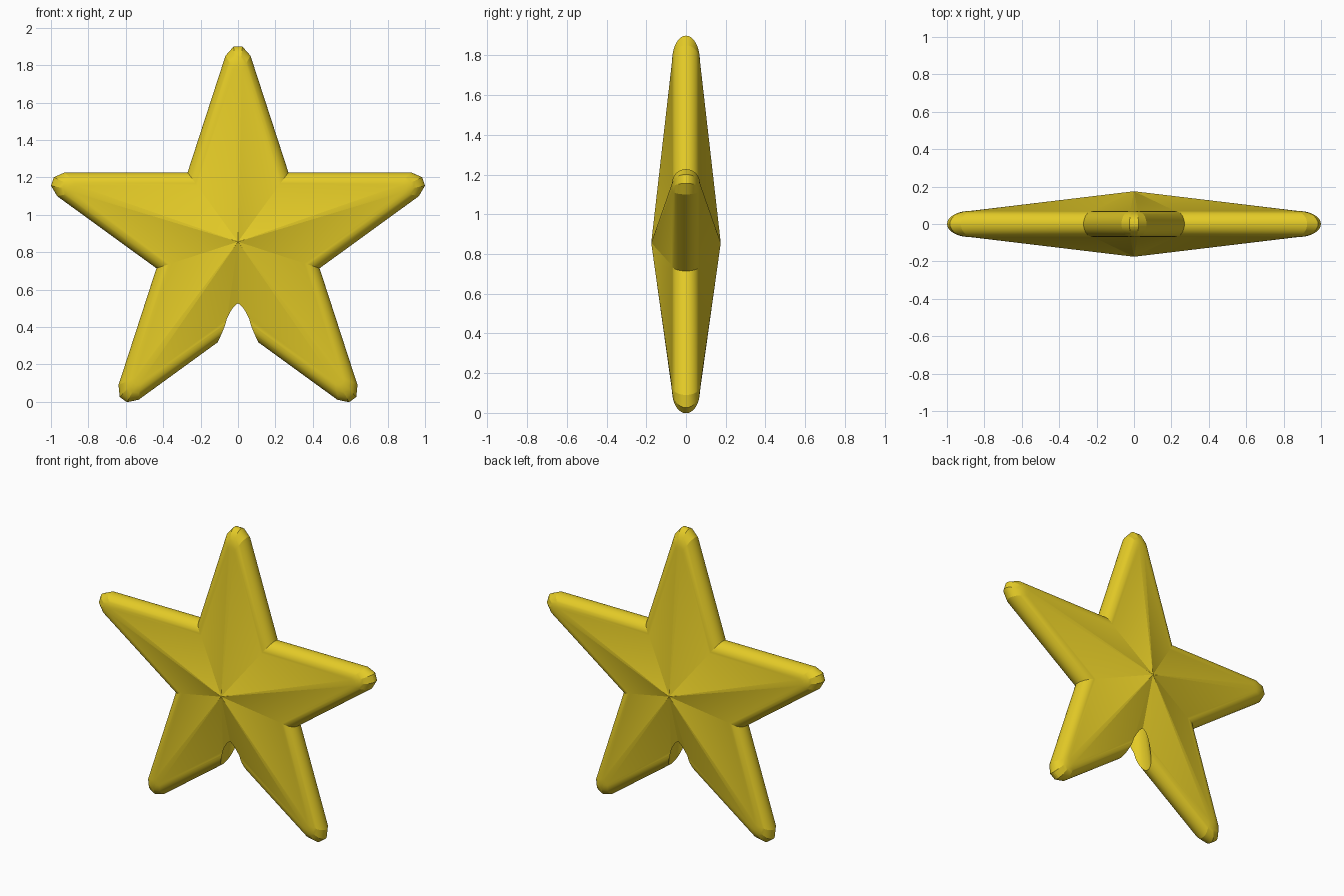
import bpy, bmesh
from math import sin, cos, tan, pi, radians

if "Cube" in bpy.data.objects:
    bpy.data.objects.remove(bpy.data.objects["Cube"])

CZ = 0.856        # height of the star centre
EDGE = 0.301      # centre to the flat face border of each edge line
RIM = 0.07        # rim radius
PEAK = 0.175      # centre height front and back
STEPS = 9         # rim segments per quarter


def outline(a):
    """Star outline at rim angle a (0 = widest, 90 degrees = face border)."""
    c = cos(a)
    d = EDGE + RIM * c
    u1, u2 = 0.912 + 0.083 * c, 0.918 + 0.125 * c
    w1 = (d / sin(radians(18)) - u1) * tan(radians(18))
    w2 = w1 * 0.36
    valley = d / cos(radians(36))
    pts = []
    for i in range(5):
        t = pi / 2 + i * 2 * pi / 5
        for u, w in ((u1, -w1), (u2, -w2), (u2, w2), (u1, w1)):
            pts.append((u * cos(t) - w * sin(t), u * sin(t) + w * cos(t)))
        pts.append((valley * cos(t + pi / 5), valley * sin(t + pi / 5)))
    return pts


# star body: rounded rim rings closed by a low pyramid on both sides
bm = bmesh.new()
rings = []
for k in range(-STEPS, STEPS + 1):
    a = k / STEPS * pi / 2
    rings.append([bm.verts.new((x, RIM * sin(a), CZ + z)) for x, z in outline(a)])
n = len(rings[0])
for r0, r1 in zip(rings, rings[1:]):
    for i in range(n):
        j = (i + 1) % n
        bm.faces.new((r0[i], r0[j], r1[j], r1[i]))
for ring, y in ((rings[0], -PEAK), (rings[-1], PEAK)):
    peak = bm.verts.new((0, y, CZ))
    for i in range(n):
        bm.faces.new((ring[i], ring[(i + 1) % n], peak))
bmesh.ops.recalc_face_normals(bm, faces=bm.faces)
mesh = bpy.data.meshes.new("star")
bm.to_mesh(mesh)
bm.free()
star = bpy.data.objects.new("star", mesh)
bpy.context.collection.objects.link(star)

gold = bpy.data.materials.new("gold")
gold.diffuse_color = (0.78, 0.6, 0.02, 1)
gold.use_nodes = True
gold.node_tree.nodes["Principled BSDF"].inputs["Base Color"].default_value = gold.diffuse_color
mesh.materials.append(gold)

# tapered mounting socket between the two legs
bpy.ops.mesh.primitive_cone_add(vertices=48, radius1=0.123, radius2=0.042,
                                depth=0.65, location=(0, 0, 0.525))
cutter = bpy.context.object
cutter.name = "socket_cutter"
cutter.data.materials.append(gold)
cutter.hide_render = True

bpy.ops.object.select_all(action='DESELECT')
star.select_set(True)
bpy.context.view_layer.objects.active = star
cut = star.modifiers.new("socket", 'BOOLEAN')
cut.operation = 'DIFFERENCE'
cut.solver = 'EXACT'
cut.object = cutter
bpy.ops.object.modifier_apply(modifier=cut.name)
bpy.data.objects.remove(cutter, do_unlink=True)
bpy.ops.object.shade_smooth_by_angle(angle=radians(15))
